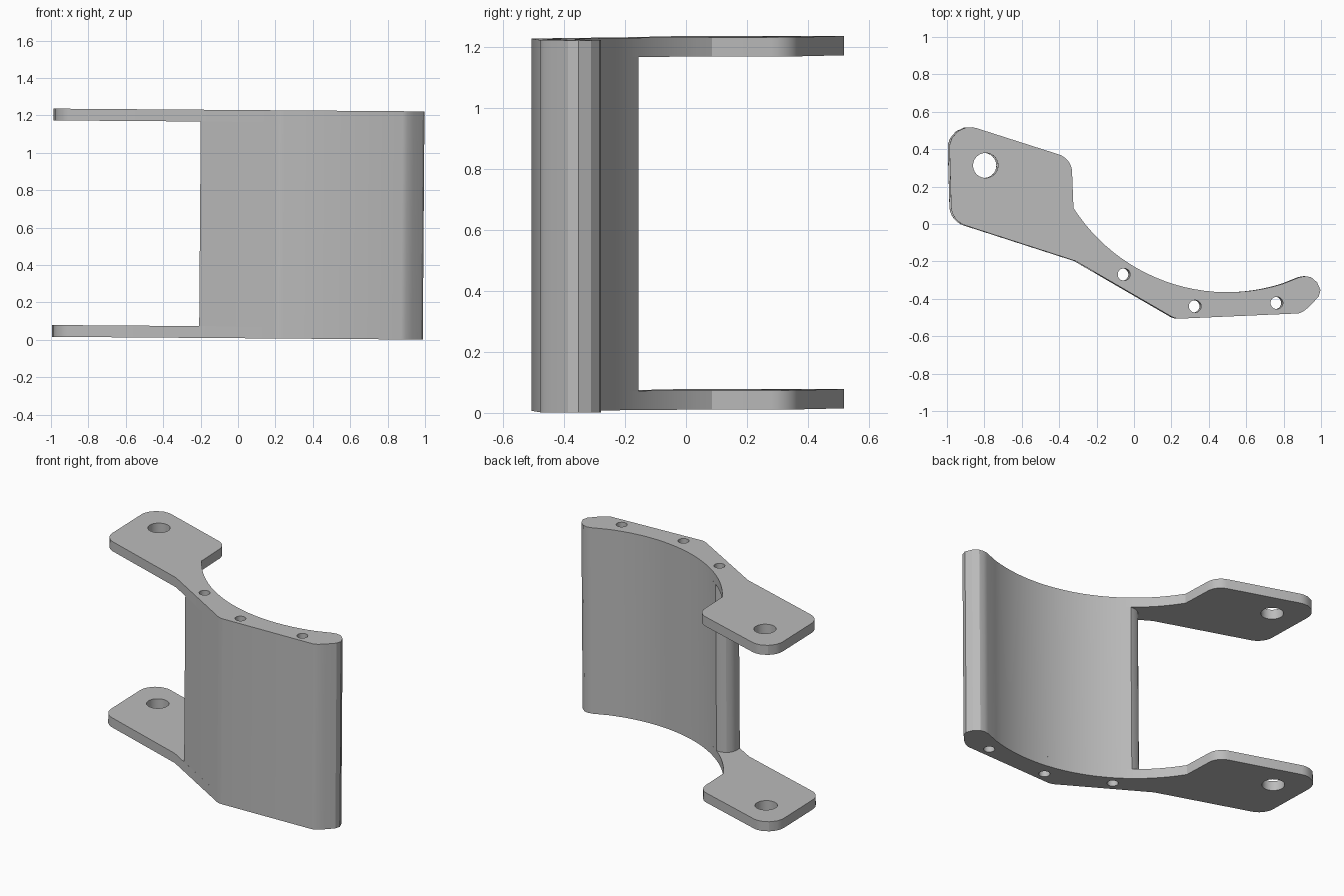
import bpy, bmesh, math
from mathutils import Vector

cube = bpy.data.objects.get("Cube")
if cube:
    bpy.data.objects.remove(cube, do_unlink=True)

HEIGHT, PLATE = 1.22, 0.063
TILT = 0.0075

grey = bpy.data.materials.new("plain grey")
grey.use_nodes = True
COLOUR = (0.5, 0.5, 0.5, 1)
grey.diffuse_color = COLOUR
grey.node_tree.nodes["Principled BSDF"].inputs["Base Color"].default_value = COLOUR


def arc(cx, cy, r, start, end, steps):
    """Points on a circular arc, angles in degrees."""
    angles = [math.radians(start + (end - start) * i / steps) for i in range(steps + 1)]
    return [(cx + r * math.cos(a), cy + r * math.sin(a)) for a in angles]


def fillet(before, corner, after, r, steps=6):
    """Rounded replacement for one corner."""
    c = Vector(corner)
    u = (Vector(before) - c).normalized()
    v = (Vector(after) - c).normalized()
    half = u.angle(v) / 2
    centre = c + (u + v).normalized() * (r / math.sin(half))
    a = c + u * (r / math.tan(half)) - centre
    b = c + v * (r / math.tan(half)) - centre
    return [tuple(centre + a.lerp(b, i / steps).normalized() * r) for i in range(steps + 1)]


def slab(name, outline, holes, z0, z1):
    """Extrude an outline with round holes between two heights."""
    bm = bmesh.new()
    edges = []
    for loop in [outline] + [arc(x, y, r, 0, 345, 23) for x, y, r in holes]:
        vs = [bm.verts.new((x, y, z0)) for x, y in loop]
        edges += [bm.edges.new((vs[i - 1], vs[i])) for i in range(len(vs))]
    bmesh.ops.triangle_fill(bm, edges=edges, use_beauty=True, normal=(0, 0, 1))
    top = bmesh.ops.extrude_face_region(bm, geom=bm.faces[:], use_keep_orig=True)
    moved = [g for g in top["geom"] if isinstance(g, bmesh.types.BMVert)]
    bmesh.ops.translate(bm, vec=(0, 0, z1 - z0), verts=moved)
    bmesh.ops.recalc_face_normals(bm, faces=bm.faces[:])
    mesh = bpy.data.meshes.new(name)
    bm.to_mesh(mesh)
    bm.free()
    mesh.materials.append(grey)
    ob = bpy.data.objects.new(name, mesh)
    bpy.context.collection.objects.link(ob)
    ob.rotation_euler.y = TILT
    ob.location = (-0.008, 0, 0.0085)
    bpy.ops.object.select_all(action="DESELECT")
    ob.select_set(True)
    bpy.context.view_layer.objects.active = ob
    bpy.ops.object.shade_smooth_by_angle(angle=math.radians(25))
    return ob


# Shared grip shape: hollow back, rounded tip, flat front
BACK = (0.5, 0.615, 0.98)
tip = [(0.885, -0.284), (0.915, -0.279), (0.945, -0.284), (0.978, -0.312), (0.996, -0.353),
       (0.987, -0.387), (0.938, -0.44), (0.905, -0.467), (0.88, -0.478)]
waist = (-0.313, -0.198)
front = fillet(tip[-1], (0.22, -0.507), waist, 0.08, 3)

# Rounded mounting pad on each plate
pad_corners = [((-0.977, 0.016), 0.11), ((-0.992, 0.56), 0.11), ((-0.335, 0.35), 0.1)]
path = [waist] + [c for c, r in pad_corners] + [(-0.325, 0.085)]
pad = []
for i, (corner, r) in enumerate(pad_corners, 1):
    pad += fillet(path[i - 1], corner, path[i + 1], r)

pin_holes = [(-0.055, -0.27, 0.033), (0.325, -0.44, 0.033), (0.762, -0.422, 0.033)]
pivot_hole = (-0.795, 0.313, 0.067)

plate = arc(*BACK, 212.7, 287.5, 24) + tip + front + [waist] + pad
for name, z in (("lower_plate", 0), ("upper_plate", HEIGHT - PLATE)):
    slab(name, plate, pin_holes + [pivot_hole], z, z + PLATE)

# Core block between the plates, with a rounded inner end
core_end = [(-0.2, -0.263), (-0.2, -0.22), (-0.19, -0.19), (-0.17, -0.168), (-0.14, -0.156)]
core = arc(*BACK, 231.8, 287.5, 18) + tip + front + core_end
slab("core_block", core, pin_holes, PLATE, HEIGHT - PLATE)
